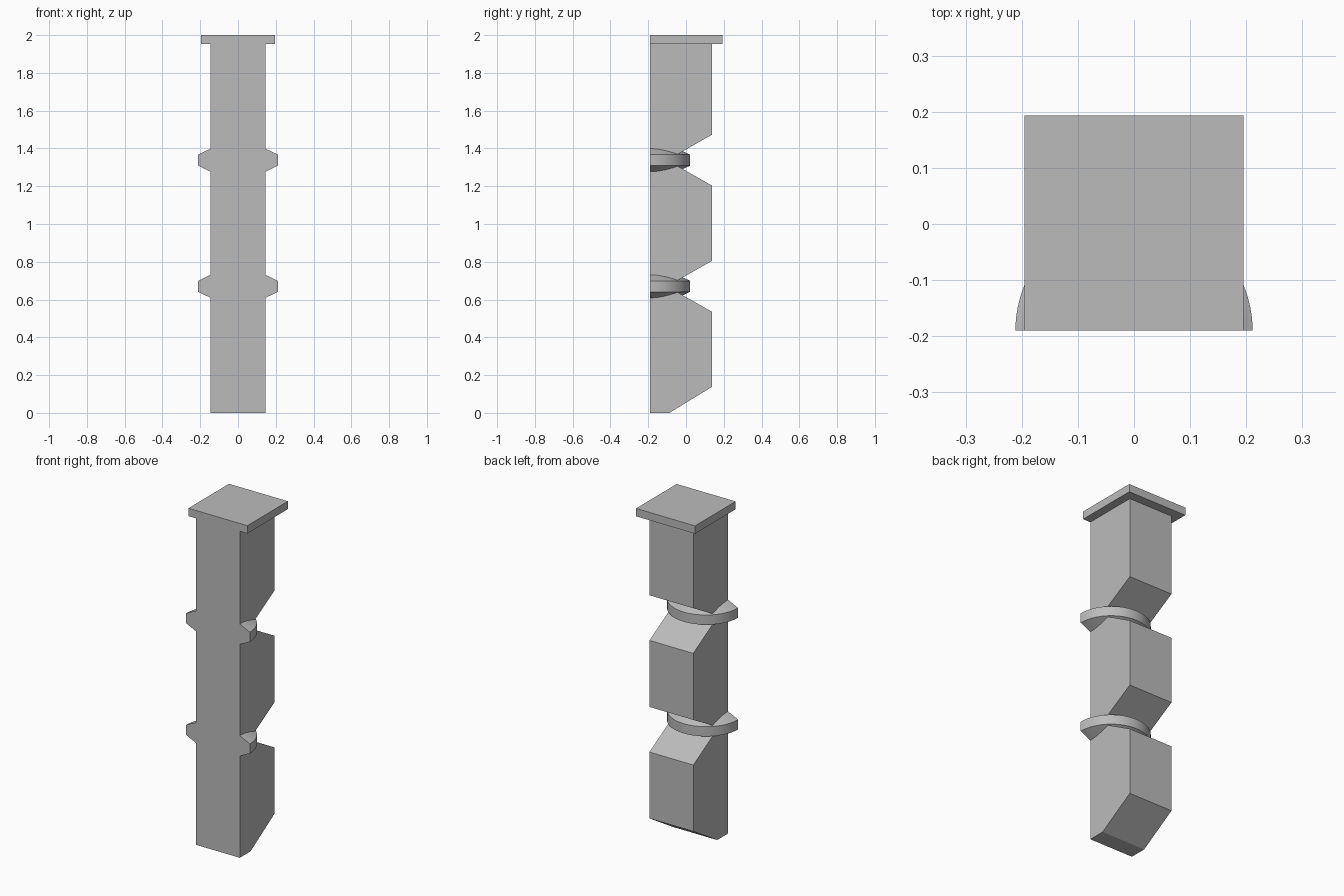
import bpy, bmesh, math

if "Cube" in bpy.data.objects:
    bpy.data.objects.remove(bpy.data.objects["Cube"])

stone = bpy.data.materials.new("stone grey")
stone.diffuse_color = (0.5, 0.5, 0.5, 1)
stone.use_nodes = True
stone.node_tree.nodes["Principled BSDF"].inputs["Base Color"].default_value = stone.diffuse_color

FRONT, BACK, HALF_W = -0.19, 0.138, 0.145
CAP_BOTTOM = 1.953
LEVELS = (0.67, 1.338)      # heights of the notches and rings


def finish(name, bm):
    bmesh.ops.recalc_face_normals(bm, faces=bm.faces[:])
    mesh = bpy.data.meshes.new(name)
    bm.to_mesh(mesh)
    bm.free()
    mesh.materials.append(stone)
    ob = bpy.data.objects.new(name, mesh)
    bpy.context.collection.objects.link(ob)
    return ob


# Shaft: side profile with V notches in the back, extruded across x
profile = [(FRONT, 0), (-0.088, 0), (BACK, 0.138)]
for z in LEVELS:
    profile += [(BACK, z - 0.135), (-0.1, z), (BACK, z + 0.135)]
profile += [(BACK, CAP_BOTTOM), (FRONT, CAP_BOTTOM)]
bm = bmesh.new()
face = bm.faces.new([bm.verts.new((-HALF_W, y, z)) for y, z in profile])
ext = bmesh.ops.extrude_face_region(bm, geom=[face])
bmesh.ops.translate(bm, vec=(2 * HALF_W, 0, 0),
                    verts=[v for v in ext["geom"] if isinstance(v, bmesh.types.BMVert)])
finish("notched_shaft", bm)

# Cap: flat square plate
bm = bmesh.new()
bmesh.ops.create_cube(bm, size=1)
for v in bm.verts:
    v.co = (v.co.x * 0.39, v.co.y * 0.383 + 0.0015, 1.9765 + v.co.z * 0.047)
finish("cap_plate", bm)

# Half rings: bevelled section swept half way round behind the front face
section = [(HALF_W, -0.061), (0.2115, -0.029), (0.2115, 0.029), (HALF_W, 0.061)]
STEPS = 32
for name, level in zip(("lower_half_ring", "upper_half_ring"), LEVELS):
    bm = bmesh.new()
    rows = []
    for i in range(STEPS + 1):
        a = math.pi * i / STEPS
        rows.append([bm.verts.new((r * math.cos(a), FRONT + r * math.sin(a), level + h))
                     for r, h in section])
    for p, q in zip(rows, rows[1:]):
        for j in range(4):
            k = (j + 1) % 4
            bm.faces.new((p[j], q[j], q[k], p[k]))
    bm.faces.new(rows[0])
    bm.faces.new(rows[-1])
    ring = finish(name, bm)
    bpy.ops.object.select_all(action='DESELECT')
    bpy.context.view_layer.objects.active = ring
    ring.select_set(True)
    bpy.ops.object.shade_smooth_by_angle(angle=math.radians(20))
